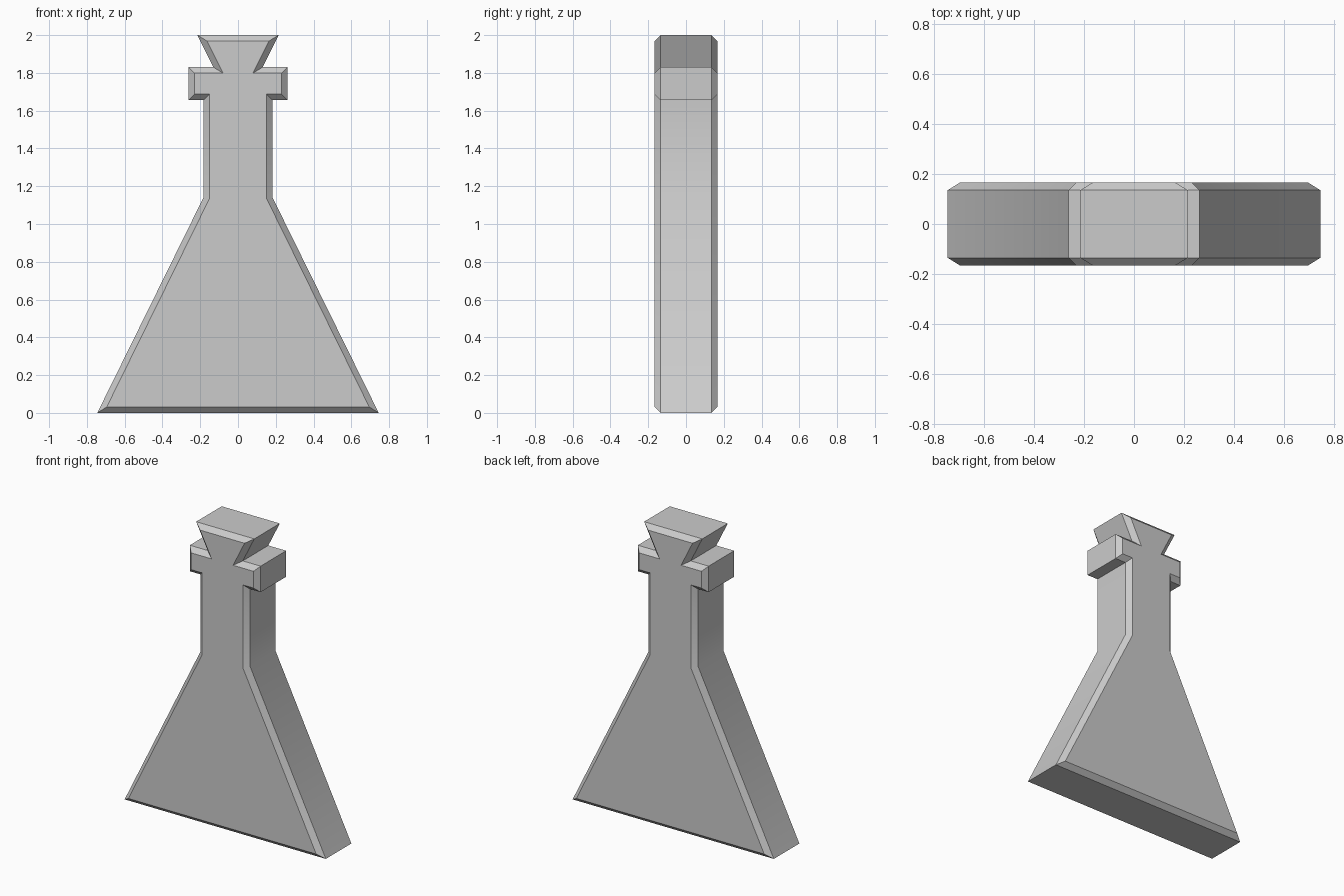
import bpy
import bmesh
import math

cube = bpy.data.objects.get("Cube")
if cube:
    bpy.data.objects.remove(cube, do_unlink=True)

# Flat grey material
grey = bpy.data.materials.new("light grey")
grey.use_nodes = True
colour = (0.6, 0.6, 0.6, 1)
grey.diffuse_color = colour
grey.node_tree.nodes["Principled BSDF"].inputs["Base Color"].default_value = colour

# Half outline of the flask: body, neck, collar, flared stopper
half = [(0.745, 0), (0.183, 1.14), (0.183, 1.656), (0.262, 1.656),
        (0.262, 1.83), (0.13, 1.83), (0.215, 2)]
outline = half + [(-x, z) for x, z in reversed(half)]
SIDE = 0.135    # half depth of the side walls
CHAMFER = 0.031

# Extruded slab
bm = bmesh.new()
front = bm.faces.new([bm.verts.new((x, -SIDE, z)) for x, z in outline])
back = bm.faces.new([bm.verts.new((x, SIDE, z)) for x, z in reversed(outline)])
bmesh.ops.bridge_loops(bm, edges=list(front.edges) + list(back.edges))
bmesh.ops.recalc_face_normals(bm, faces=bm.faces)

# Chamfered front and back
bmesh.ops.inset_individual(bm, faces=[front, back], thickness=CHAMFER,
                           depth=CHAMFER, use_even_offset=True)
mesh = bpy.data.meshes.new("flask")
bm.to_mesh(mesh)
bm.free()
mesh.materials.append(grey)
flask = bpy.data.objects.new("flask", mesh)
bpy.context.collection.objects.link(flask)

# Soft bend between body and neck, crisp edges elsewhere
bpy.ops.object.select_all(action="DESELECT")
flask.select_set(True)
bpy.context.view_layer.objects.active = flask
bpy.ops.object.shade_smooth_by_angle(angle=math.radians(30))
